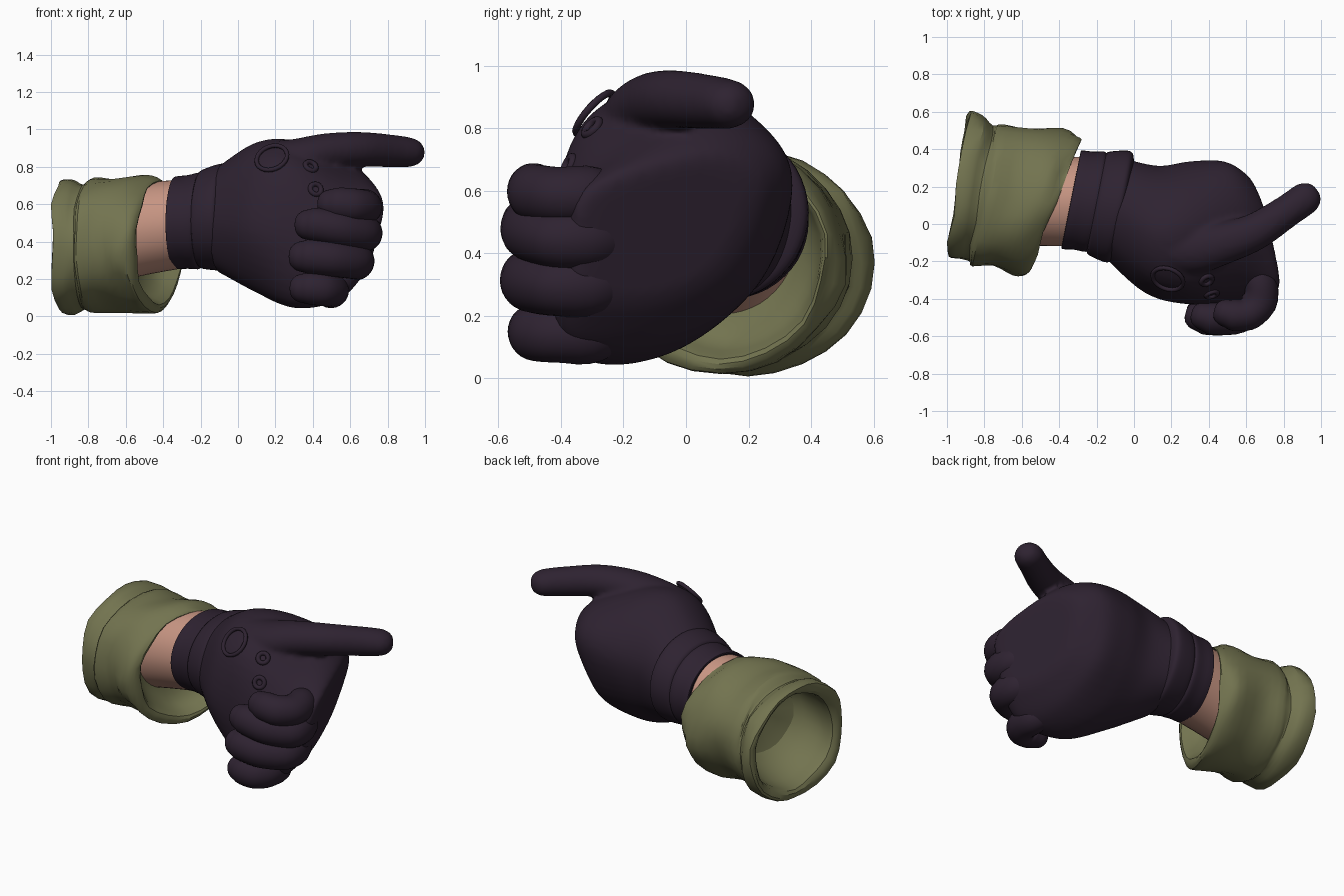
import bpy, bmesh, math, random
from mathutils import Vector as V

if "Cube" in bpy.data.objects:
    bpy.data.objects.remove(bpy.data.objects["Cube"])

random.seed(4)


def material(name, rgb):
    m = bpy.data.materials.new(name)
    m.diffuse_color = (*rgb, 1)
    m.use_nodes = True
    m.node_tree.nodes["Principled BSDF"].inputs["Base Color"].default_value = m.diffuse_color
    return m


GLOVE = material("dark_plum_leather", (0.027, 0.016, 0.030))
OLIVE = material("olive_cloth", (0.17, 0.173, 0.079))
SKIN = material("skin", (0.57, 0.30, 0.225))


def spline(pts, n, closed):
    """Catmull-Rom resampling of a list of points."""
    out, c = [], len(pts)
    for i in range(c if closed else c - 1):
        def g(j):
            return pts[j % c] if closed else pts[max(0, min(c - 1, j))]
        a, b, d, e = g(i - 1), g(i), g(i + 1), g(i + 2)
        for s in range(n):
            t = s / n
            out.append(0.5 * (2 * b + (d - a) * t + (2 * a - 5 * b + 4 * d - e) * t * t
                              + (3 * b - a - 3 * d + e) * t ** 3))
    if not closed:
        out.append(pts[-1])
    return out


def loft(name, rings, mat, around=4, along=4, closed=False, cap=True, angle=40):
    """Smooth skin through control rings that have equal point counts."""
    rings = [spline(r, around, True) for r in rings]
    columns = [spline(list(c), along, closed) for c in zip(*rings)]
    rows = list(zip(*columns))
    bm = bmesh.new()
    vs = [[bm.verts.new(p) for p in row] for row in rows]
    n, m = len(vs), len(vs[0])
    for i in range(n if closed else n - 1):
        for j in range(m):
            k, l = (i + 1) % n, (j + 1) % m
            bm.faces.new((vs[i][j], vs[i][l], vs[k][l], vs[k][j]))
    if cap and not closed:
        for row in (vs[0], vs[-1]):
            mid = bm.verts.new(sum((v.co for v in row), V()) / m)
            for j in range(m):
                bm.faces.new((row[j], row[(j + 1) % m], mid))
    bmesh.ops.recalc_face_normals(bm, faces=bm.faces)
    me = bpy.data.meshes.new(name)
    bm.to_mesh(me)
    bm.free()
    me.materials.append(mat)
    me.shade_smooth()
    me.set_sharp_from_angle(angle=math.radians(angle))
    ob = bpy.data.objects.new(name, me)
    bpy.context.collection.objects.link(ob)
    return ob


def oval(x, k, cy, cz, ry, rz, n=12, rough=0.0):
    """Upright ring across x, slanted by k in plan."""
    pts = []
    for i in range(n):
        t = math.tau * i / n
        f = 1 + random.uniform(-rough, rough)
        dy = ry * f * math.sin(t)
        pts.append(V((x + k * dy + random.uniform(-rough, rough) * 0.5,
                      cy + dy, cz + rz * f * math.cos(t))))
    return pts


def tube(name, path, radii, mat):
    """Round-ended tube; radii are (sideways, vertical) pairs."""
    path = [V(p) for p in path]
    radii = [V(r) for r in radii]
    d0, d1 = (path[0] - path[1]).normalized(), (path[-1] - path[-2]).normalized()
    r0, r1 = radii[0], radii[-1]
    pts = [path[0] + d0 * r0.x * 0.8] + path + [path[-1] + d1 * r1.x * f for f in (0.5, 0.85, 0.97)]
    rad = [r0 * 0.5] + radii + [r1 * f for f in (0.87, 0.58, 0.25)]
    rings = []
    for i, (p, r) in enumerate(zip(pts, rad)):
        tan = (pts[min(i + 1, len(pts) - 1)] - pts[max(i - 1, 0)]).normalized()
        side = tan.cross(V((0, 0, 1))).normalized()
        up = side.cross(tan)
        rings.append([p + side * r.x * math.cos(math.tau * j / 10)
                      + up * r.y * math.sin(math.tau * j / 10) for j in range(10)])
    return loft(name, rings, mat, 3, 4)


# rolled sleeve: outer cloth, front hem, lining drawn in to the arm, back hem
S = [(-0.94, .155, .21, .37, .385, .36, .03), (-0.87, .17, .19, .37, .385, .36, .03),
     (-0.82, .19, .165, .37, .36, .335, .02), (-0.78, .2, .15, .385, .385, .36, .025),
     (-0.66, .25, .135, .385, .37, .355, .045), (-0.52, .32, .125, .385, .385, .36, .04),
     (-0.44, .38, .10, .38, .365, .355, .03), (-0.42, .38, .11, .39, .33, .325, .02),
     (-0.50, .34, .13, .40, .29, .29, .02), (-0.56, .3, .12, .44, .225, .235, .01),
     (-0.60, .3, .12, .44, .02, .02, 0), (-0.64, .3, .13, .42, .22, .22, .01),
     (-0.80, .2, .17, .38, .30, .285, .02), (-0.92, .155, .21, .37, .325, .30, .02)]
loft("rolled_sleeve", [oval(*s[:6], 14, s[6]) for s in S], OLIVE, 2, 3, closed=True, angle=28)

# bare forearm
loft("forearm", [oval(-0.57, .3, .12, .455, .235, .25), oval(-0.45, .25, .12, .475, .237, .245),
                 oval(-0.25, .2, .12, .50, .24, .235)], SKIN)

# glove cuff with a raised band
C = [(-.325, .13, .50, .235, .225), (-.335, .13, .50, .262, .247), (-.27, .125, .505, .262, .25),
     (-.215, .12, .51, .268, .258), (-.20, .115, .515, .264, .254), (-.185, .11, .52, .277, .266),
     (-.10, .095, .53, .298, .285), (-.065, .09, .53, .288, .28), (-.05, .085, .53, .25, .24)]
loft("glove_cuff", [oval(x, .2, *r) for x, *r in C], GLOVE, 4, 3, angle=35)

# hand body: x, slant in y, slant in z, then outline (y, z) from the top over the back of the hand
H = [(-.12, .2, 0, [(.08, .80), (.27, .71), (.35, .53), (.28, .33), (.08, .24), (-.10, .30), (-.18, .50), (-.10, .72)]),
     (.10, .1, 0, [(-.04, .93), (.20, .82), (.31, .60), (.24, .33), (.02, .15), (-.22, .17), (-.37, .45), (-.28, .80)]),
     (.30, 0, 0, [(-.05, .94), (.20, .85), (.335, .62), (.23, .30), (-.05, .08), (-.33, .08), (-.43, .42), (-.34, .80)]),
     (.53, -.2, .15, [(0, .83), (.24, .79), (.335, .62), (.22, .30), (-.08, .11), (-.38, .11), (-.42, .42), (-.30, .67)]),
     (.65, -.29, .25, [(0, .73), (.19, .71), (.26, .59), (.14, .33), (-.10, .21), (-.33, .23), (-.36, .42), (-.32, .61)])]
rings = [[V((x + ky * y + kz * (z - .5), y, z)) for y, z in o] for x, ky, kz, o in H]
mid = sum(rings[-1], V()) / 8
rings.append([mid + (p - mid) * 0.75 + V((0.025, 0, 0)) for p in rings[-1]])
hand = loft("glove_hand", rings, GLOVE, 6, 6, angle=50)

# four curled fingers: height at knuckle, height at tip, knuckle x, tip x, thickness
for name, z, zt, xk, xt, r in (("index_finger", .585, .60, .675, .44, .092),
                               ("middle_finger", .445, .49, .675, .32, .094),
                               ("ring_finger", .295, .32, .63, .29, .096),
                               ("little_finger", .14, .15, .50, .29, .09)):
    yo = -0.505 if name in ("middle_finger", "ring_finger") else -0.488
    tube(name, [(xk - .16, -.15, z + .3 * (.42 - z)), (xk - .01, -.30, z), (xk - .005, -.41, z),
                ((xk + xt) / 2 + .06, yo + .01, (z + zt) / 2), (xt + .1, yo, zt), (xt + .06, yo + .01, zt)],
         [(r * .7, r * .7), (r, r), (r * 1.04, r), (r * .95, r), (r * .92, r * .97), (r * .82, r * .88)], GLOVE)


# studs and stitched pad on the glove
def ring_detail(name, point, big, small):
    hit, loc, nor, _ = hand.closest_point_on_mesh(V(point))
    bpy.ops.mesh.primitive_torus_add(major_radius=big, minor_radius=small, major_segments=24,
                                     minor_segments=8, location=loc, rotation=nor.to_track_quat('Z', 'Y').to_euler())
    ob = bpy.context.object
    ob.name = name
    ob.data.materials.append(GLOVE)
    ob.data.shade_smooth()


ring_detail("palm_stud", (.43, -.42, .70), .03, .014)
ring_detail("thumb_stud", (.42, -.36, .86), .03, .014)
ring_detail("stitched_pad", (.17, -.33, .88), .085, .012)

# thumb pointing outwards, fused into the hand
thumb = tube("thumb", [(.20, -.13, .80), (.34, -.13, .84), (.48, -.10, .88), (.65, -.04, .893), (.82, .07, .885), (.91, .133, .878)],
             [(.13, .13), (.135, .115), (.115, .10), (.10, .094), (.088, .087), (.088, .08)], GLOVE)
for ob in bpy.data.objects:
    ob.select_set(ob in (hand, thumb))
bpy.context.view_layer.objects.active = hand
bpy.ops.object.join()
fuse = hand.modifiers.new("fuse", 'REMESH')
fuse.mode, fuse.voxel_size, fuse.use_smooth_shade = 'VOXEL', 0.016, True
soft = hand.modifiers.new("soften", 'SMOOTH')
soft.factor, soft.iterations = 0.5, 6
